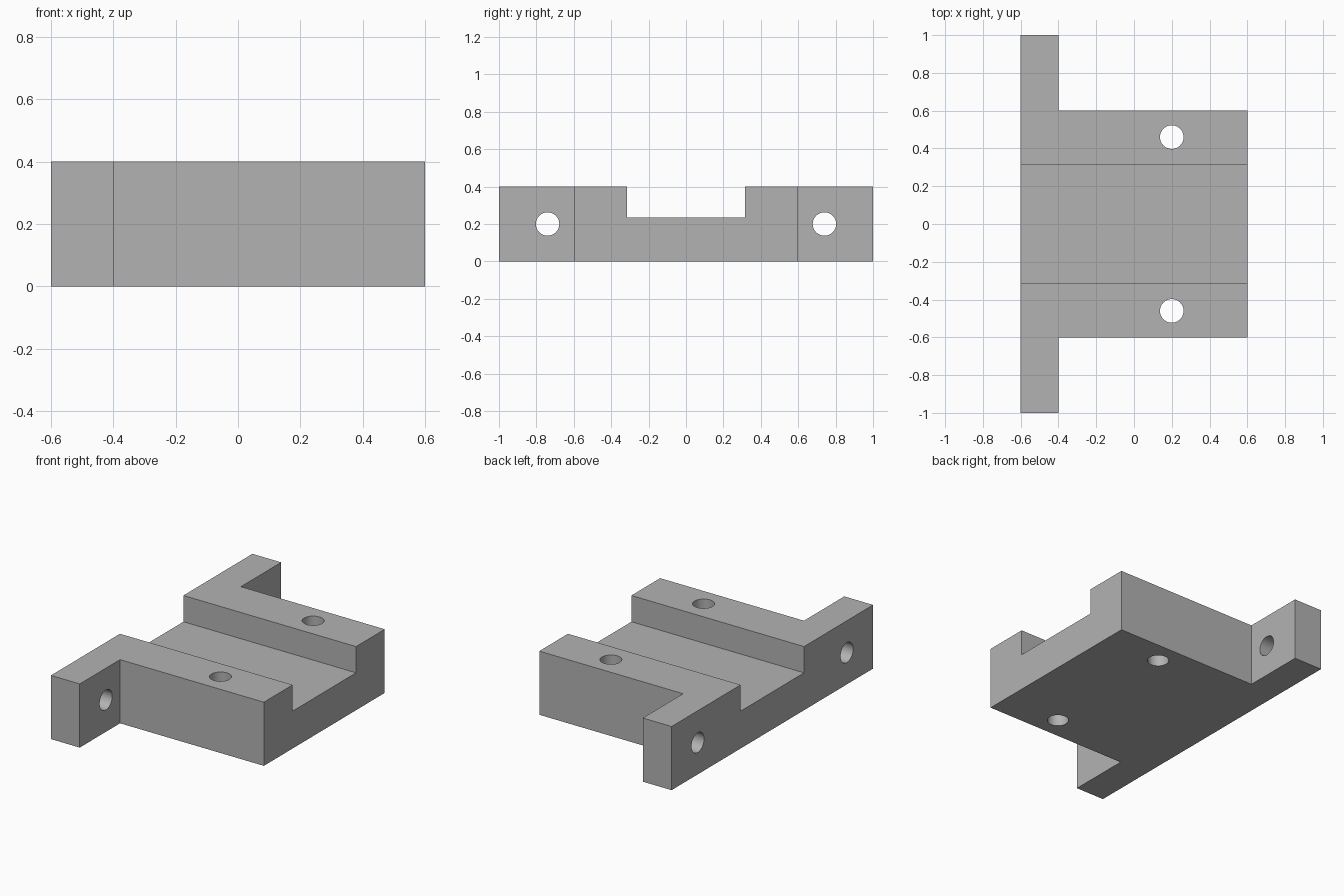
import bpy
import bmesh
import math

cube = bpy.data.objects.get("Cube")
if cube:
    bpy.data.objects.remove(cube, do_unlink=True)

# Single grey material
grey = bpy.data.materials.new("plain grey")
grey.use_nodes = True
colour = (0.45, 0.45, 0.45, 1)
grey.diffuse_color = colour
grey.node_tree.nodes["Principled BSDF"].inputs["Base Color"].default_value = colour

HEIGHT = 0.4
HOLE_RADIUS = 0.0625


def extrude_outline(name, outline, height):
    """Solid made by raising a flat outline from the ground."""
    bm = bmesh.new()
    face = bm.faces.new([bm.verts.new((x, y, 0)) for x, y in outline])
    raised = bmesh.ops.extrude_face_region(bm, geom=[face])["geom"]
    verts = [v for v in raised if isinstance(v, bmesh.types.BMVert)]
    bmesh.ops.translate(bm, verts=verts, vec=(0, 0, height))
    bmesh.ops.recalc_face_normals(bm, faces=bm.faces)
    mesh = bpy.data.meshes.new(name)
    bm.to_mesh(mesh)
    bm.free()
    mesh.materials.append(grey)
    obj = bpy.data.objects.new(name, mesh)
    bpy.context.collection.objects.link(obj)
    return obj


def cut(target, cutter):
    """Subtract the cutter from the target, then discard it."""
    cutter.hide_render = True
    cutter.data.materials.clear()
    cutter.data.materials.append(grey)
    mod = target.modifiers.new("cut", 'BOOLEAN')
    mod.operation = 'DIFFERENCE'
    mod.solver = 'EXACT'
    mod.object = cutter
    bpy.context.view_layer.objects.active = target
    bpy.ops.object.modifier_apply(modifier=mod.name)
    bpy.data.objects.remove(cutter, do_unlink=True)


def drill(target, location, rotation=(0, 0, 0)):
    bpy.ops.mesh.primitive_cylinder_add(vertices=48, radius=HOLE_RADIUS, depth=0.6,
                                        location=location, rotation=rotation)
    cut(target, bpy.context.object)


# T-shaped block: body plus a mounting flange along one side
half = [(-0.6, 1), (-0.4, 1), (-0.4, 0.6), (0.6, 0.6)]
outline = half + [(x, -y) for x, y in reversed(half)]
bracket = extrude_outline("mounting_block", outline, HEIGHT)

# Channel across the top
bpy.ops.mesh.primitive_cube_add(size=1, location=(0, 0, 0.485))
channel = bpy.context.object
channel.scale = (1.6, 0.63, 0.5)
cut(bracket, channel)

# Vertical body holes and horizontal flange holes
for side in (-1, 1):
    drill(bracket, (0.2, side * 0.46, 0.2))
    drill(bracket, (-0.5, side * 0.74, 0.2), (0, math.pi / 2, 0))

# Smooth hole walls, crisp edges elsewhere
bpy.ops.object.select_all(action='DESELECT')
bracket.select_set(True)
bpy.context.view_layer.objects.active = bracket
bpy.ops.object.shade_smooth_by_angle(angle=math.radians(30))
